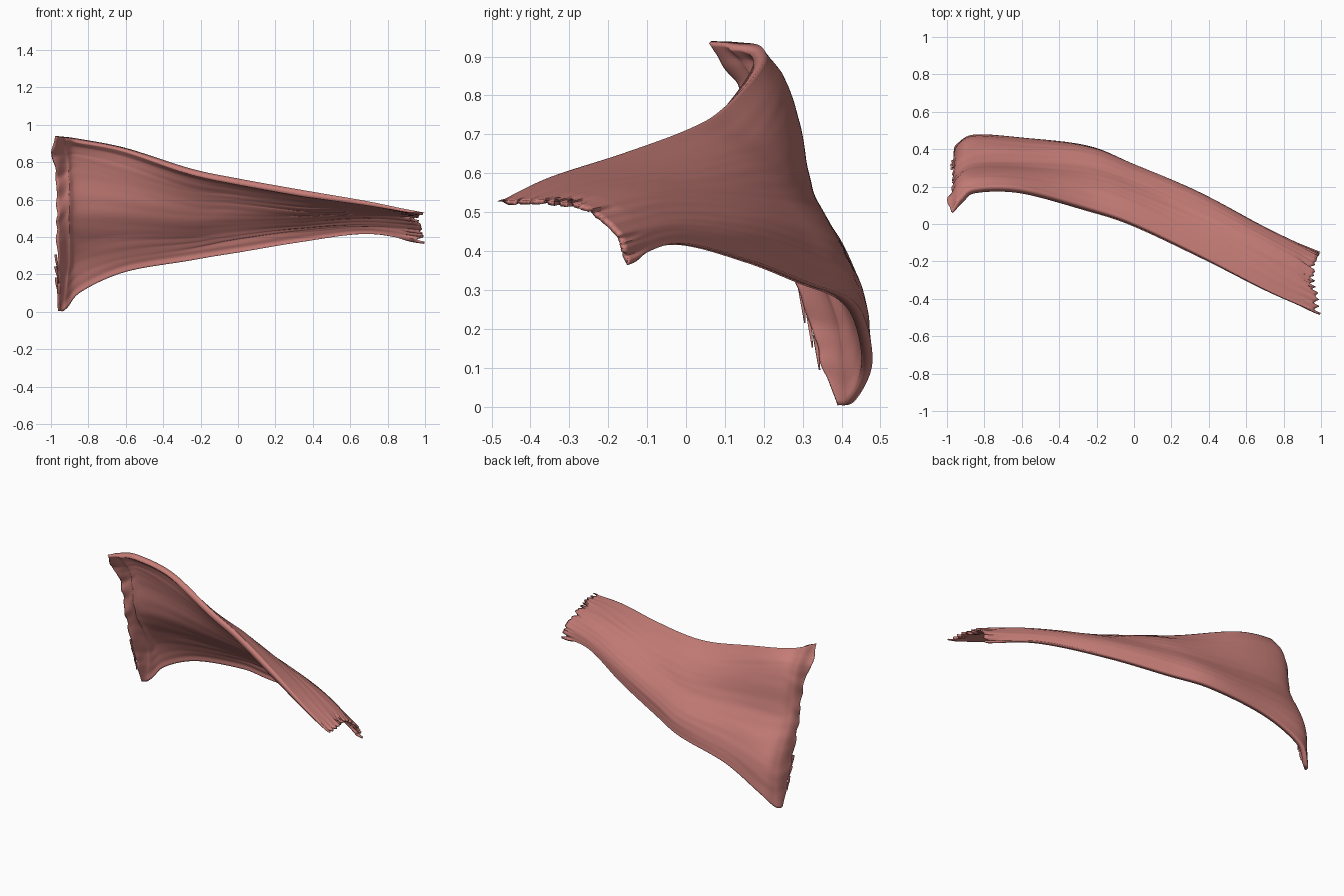
import bpy
import math
import random
from mathutils import Vector, noise

random.seed(4)
cube = bpy.data.objects.get("Cube")
if cube:
    bpy.data.objects.remove(cube)

# Cross-sections (x, then y/z points from upper to lower border)
SECTIONS = [
    (-.975, [(.065, .94), (.17, .77), (.235, .5), (.31, .23), (.39, .003)]),
    (-.94, [(.135, .937), (.235, .8), (.285, .54), (.41, .26), (.435, .015)]),
    (-.85, [(.195, .925), (.268, .81), (.325, .55), (.45, .3), (.478, .105)]),
    (-.6, [(.195, .876), (.263, .755), (.327, .55), (.43, .36), (.462, .22)]),
    (-.25, [(.093, .765), (.208, .67), (.3, .535), (.4, .39), (.42, .28)]),
    (0, [(.005, .713), (.125, .65), (.225, .54), (.31, .42), (.32, .318)]),
    (.35, [(-.165, .65), (-.035, .61), (.075, .55), (.16, .46), (.17, .375)]),
    (.7, [(-.35, .59), (-.22, .575), (-.105, .55), (-.03, .48), (-.015, .42)]),
    (.98, [(-.475, .53), (-.36, .53), (-.26, .515), (-.175, .45), (-.15, .375)]),
]
CONTROL = [[Vector((x, y, z)) for y, z in pts] for x, pts in SECTIONS]


def spline(points, t):
    """Smooth curve through the points, t from 0 to 1."""
    s = t * (len(points) - 1)
    i = min(int(s), len(points) - 2)
    f = s - i
    b, c = points[i], points[i + 1]
    a = points[i - 1] if i else b * 2 - c
    d = points[i + 2] if i + 2 < len(points) else c * 2 - b
    return b + ((c - a) + ((a * 2 - b * 5 + c * 4 - d)
                + (b * 3 - a - c * 3 + d) * f) * f) * f / 2


def surface(u, v):
    return spline([spline(row, v) for row in CONTROL], u)


def streak(u, v, scale):
    """Noise stretched along the fibres."""
    return noise.noise(Vector((u * 5, v * scale, scale)))


# Muscle sheet: outer face lofted through the sections
NU, NV = 120, 72
verts, weights = [], []
for i in range(NU + 1):
    u = i / NU
    attach = max(0, 1 - u / .22)
    tendon = max(0, (u - .95) / .05)
    for j in range(NV + 1):
        v = j / NV
        p = surface(u, v)
        e = .004
        du = surface(min(u + e, 1), v) - surface(max(u - e, 0), v)
        dv = surface(u, min(v + e, 1)) - surface(u, max(v - e, 0))
        normal = du.cross(dv).normalized()
        belly = math.sin(math.pi * v)
        ridges = .004 * streak(u, v, 7) + .002 * streak(u, v, 20)
        p += normal * (ridges * (.3 + belly) + .008 * attach * streak(u, v, 18) * belly)
        # Ragged bone attachment, bowed out near its upper corner
        bow = math.exp(-((v - .15) / .1) ** 2)
        p.x += attach ** 6 * (.012 * v - .025 * bow + .02 * streak(0, v, 14) * belly)
        p.y += attach ** 4 * .03 * streak(.3, v, 16) * belly
        # Frayed tendon end
        p.x += tendon * (.018 - .08 * abs(streak(1, v, 13)) - .03 * belly ** 2)
        verts.append(p)
        taper = max(0, min(1, u / .12, (1 - u) / .25))
        border = max(.5 * (1 - v / .2), .35 * (1 - (1 - v) / .2))
        weights.append(.2 + .8 * taper * max(border, belly ** .7))

row = NV + 1
faces = [(i * row + j, (i + 1) * row + j, (i + 1) * row + j + 1, i * row + j + 1)
         for i in range(NU) for j in range(NV)]
mesh = bpy.data.meshes.new("muscle_sheet")
mesh.from_pydata(verts, [], faces)
muscle = bpy.data.objects.new("muscle_sheet", mesh)
bpy.context.collection.objects.link(muscle)

# Flesh thickness, full in the belly and thin at the borders and ends
group = muscle.vertex_groups.new(name="thickness")
for index, weight in enumerate(weights):
    group.add([index], weight, 'REPLACE')
solid = muscle.modifiers.new("flesh", 'SOLIDIFY')
solid.thickness = .06
solid.offset = -1
solid.vertex_group = group.name

# Flesh colour
flesh = bpy.data.materials.new("flesh")
flesh.use_nodes = True
COLOUR = (.58, .21, .19, 1)
flesh.diffuse_color = COLOUR
shader = flesh.node_tree.nodes["Principled BSDF"]
shader.inputs["Base Color"].default_value = COLOUR
shader.inputs["Roughness"].default_value = .6
mesh.materials.append(flesh)


def strand(name, start, end):
    """Thin loose fibre hanging from the attachment edge."""
    curve = bpy.data.curves.new(name, 'CURVE')
    curve.dimensions = '3D'
    curve.bevel_depth = .008
    curve.bevel_resolution = 1
    curve.use_fill_caps = True
    line = curve.splines.new('POLY')
    line.points.add(3)
    for k, point in enumerate(line.points):
        p = start.lerp(end, k / 3)
        p.x += random.uniform(-.004, .004)
        point.co = (*p, 1)
        point.radius = 1 - .25 * k
    fibre = bpy.data.objects.new(name, curve)
    bpy.context.collection.objects.link(fibre)
    curve.materials.append(flesh)


# Loose fibres on the lower attachment
for n, v in enumerate((.68, .74, .8)):
    root = surface(.01, v)
    strand(f"loose_fibre_{n + 1}", root, root + Vector((.01, .01, -.09)))

bpy.ops.object.select_all(action='DESELECT')
muscle.select_set(True)
bpy.context.view_layer.objects.active = muscle
bpy.ops.object.shade_smooth_by_angle(angle=math.radians(50))
